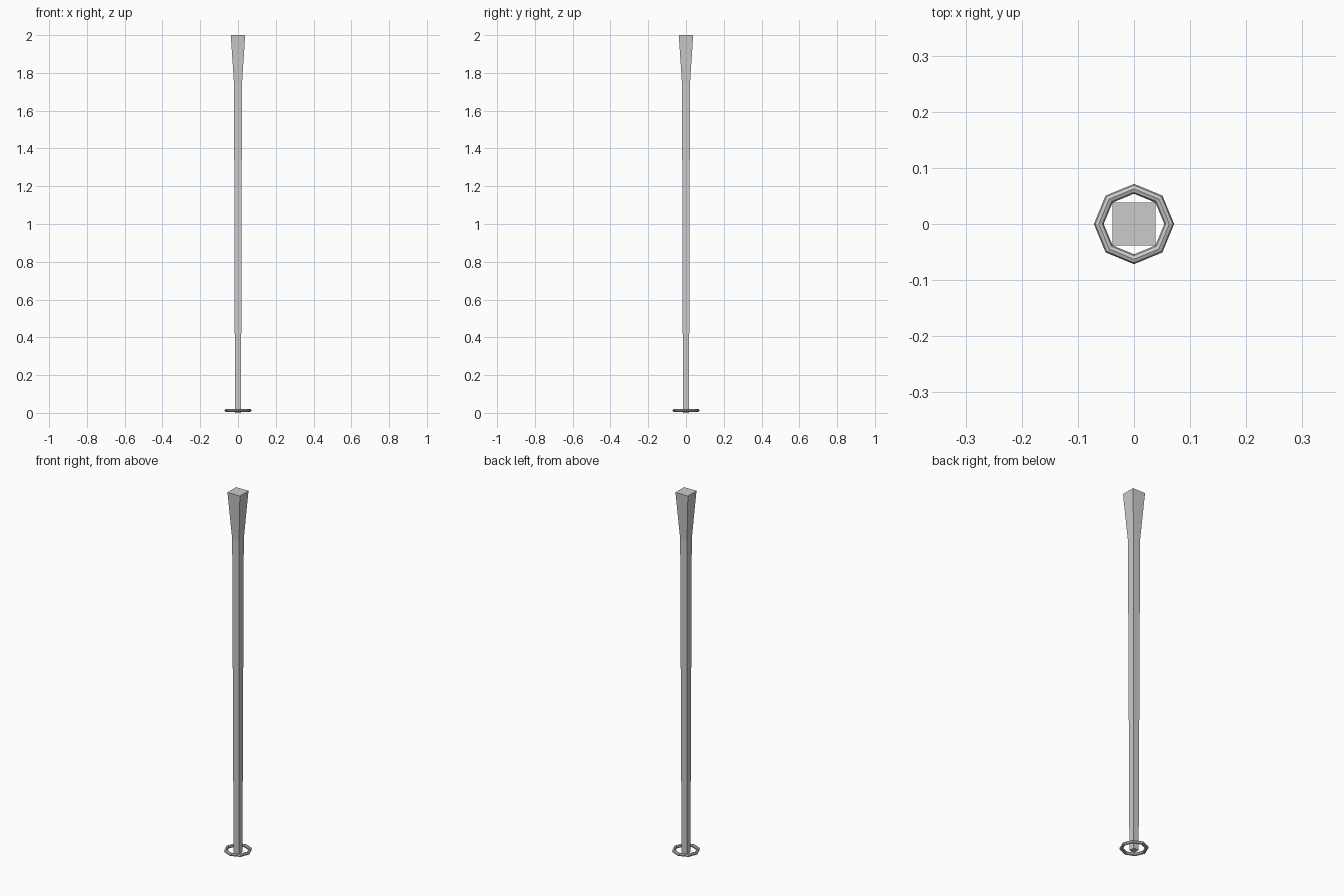
import bpy, bmesh
from math import pi

if "Cube" in bpy.data.objects:
    bpy.data.objects.remove(bpy.data.objects["Cube"])

# Square pole: (height, half width) of each section, flaring at the top
profile = [(0.0, 0.016), (1.74, 0.021), (2.0, 0.038)]
bm = bmesh.new()
rings = [[bm.verts.new((sx * h, sy * h, z))
          for sx, sy in ((-1, -1), (1, -1), (1, 1), (-1, 1))]
         for z, h in profile]
for lower, upper in zip(rings, rings[1:]):
    for i in range(4):
        j = (i + 1) % 4
        bm.faces.new((lower[i], lower[j], upper[j], upper[i]))
bm.faces.new(rings[0][::-1])
bm.faces.new(rings[-1])
mesh = bpy.data.meshes.new("pole")
bm.to_mesh(mesh)
bm.free()
bpy.context.collection.objects.link(bpy.data.objects.new("pole", mesh))

# Loose eight-sided ring around the foot of the pole
bpy.ops.mesh.primitive_torus_add(major_segments=8, minor_segments=8,
                                 major_radius=0.0628, minor_radius=0.0088,
                                 location=(0, 0, 0.013))
bpy.context.object.name = "base_ring"
